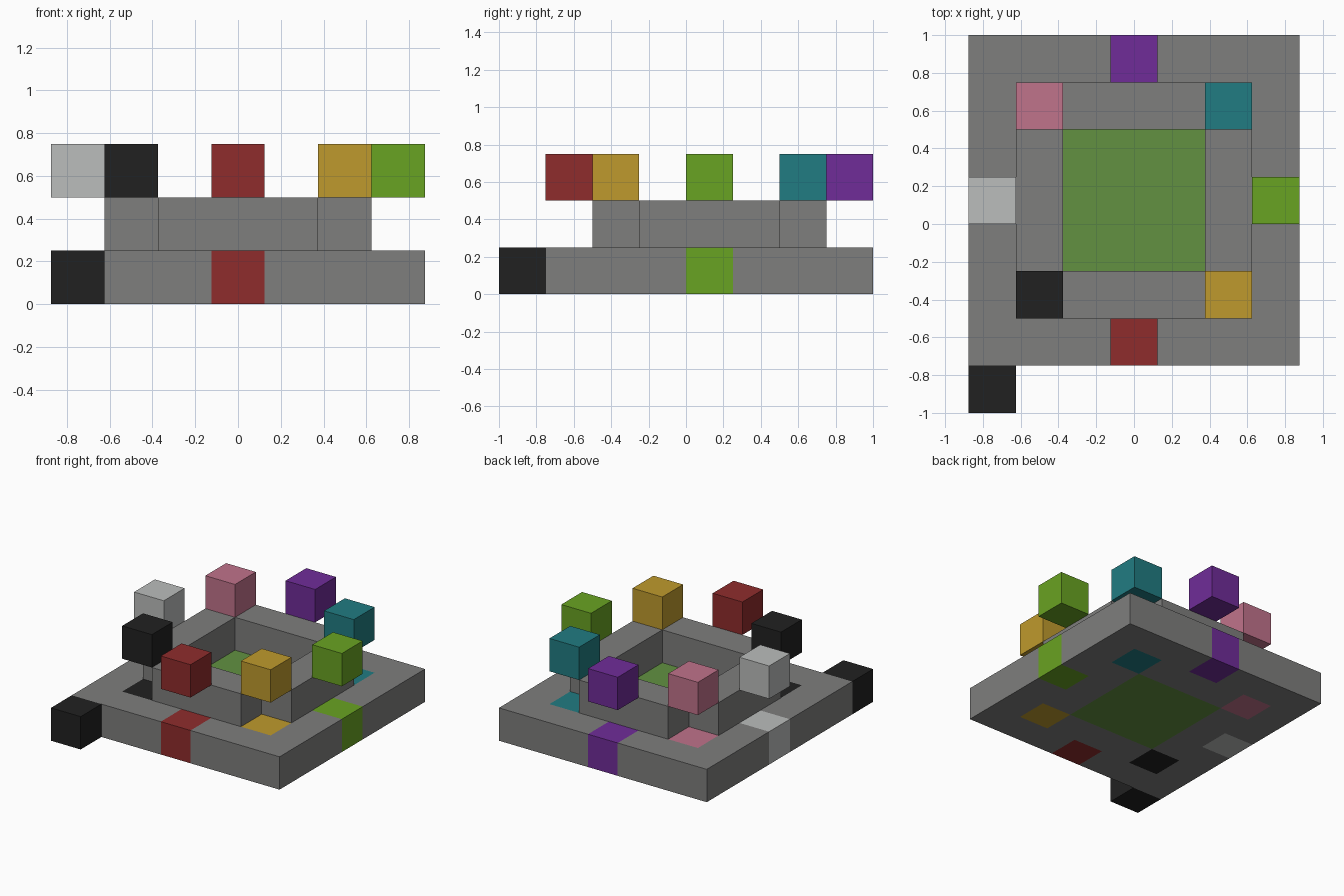
import bpy
import bmesh
from mathutils import Matrix, Vector

if "Cube" in bpy.data.objects:
    bpy.data.objects.remove(bpy.data.objects["Cube"], do_unlink=True)

U = 0.25             # one block
MID_Y = U / 2        # centre line of the slab

# Flat colours, given as sRGB hex and stored linear
PALETTE = {
    "stone_grey": "7E7E7D", "grass_green": "629141", "lime": "69A322",
    "purple": "702C99", "pink": "C0738B", "teal": "217C82",
    "light_grey": "BBBDBC", "black": "212121", "red": "8F2C2C",
    "yellow": "BF9A2D",
}


def linear(pair):
    c = int(pair, 16) / 255
    return c / 12.92 if c <= 0.04045 else ((c + 0.055) / 1.055) ** 2.4


def make_material(name, code):
    mat = bpy.data.materials.new(name)
    mat.use_nodes = True
    colour = (*[linear(code[i:i + 2]) for i in (0, 2, 4)], 1)
    mat.diffuse_color = colour
    bsdf = next(n for n in mat.node_tree.nodes if n.type == "BSDF_PRINCIPLED")
    bsdf.inputs["Base Color"].default_value = colour
    return mat


MATS = {name: make_material(name, code) for name, code in PALETTE.items()}
NAMES = list(MATS)


def box_mesh(cell, size):
    """Box of whole blocks; cell is its centre counted from the slab centre."""
    bm = bmesh.new()
    bmesh.ops.create_cube(bm, size=U)
    bmesh.ops.scale(bm, vec=size, verts=bm.verts)
    centre = Vector((cell[0] * U, MID_Y + cell[1] * U, (cell[2] + 0.5) * U))
    bmesh.ops.transform(bm, matrix=Matrix.Translation(centre), verts=bm.verts)
    return bm


def finish(bm, name, colours):
    mesh = bpy.data.meshes.new(name)
    bm.to_mesh(mesh)
    bm.free()
    for c in colours:
        mesh.materials.append(MATS[c])
    obj = bpy.data.objects.new(name, mesh)
    bpy.context.collection.objects.link(obj)


# Coloured markers by slab cell: four corners of the ring, four side centres
MARKERS = {
    (-2, -2): "black", (2, -2): "yellow", (2, 2): "teal", (-2, 2): "pink",
    (0, -3): "red", (3, 0): "lime", (0, 3): "purple", (-3, 0): "light_grey",
}

# Base slab, cut into blocks and coloured by cell
bm = box_mesh((0, 0, 0), (7, 7, 1))
for i in range(-3, 3):
    for axis in (Vector((1, 0, 0)), Vector((0, 1, 0))):
        point = axis * (i + 0.5) * U + Vector((0, MID_Y, 0))
        bmesh.ops.bisect_plane(bm, geom=bm.verts[:] + bm.edges[:] + bm.faces[:],
                               plane_co=point, plane_no=axis)
for face in bm.faces:
    p = face.calc_center_median() - face.normal * U / 2
    cell = (round(p.x / U), round((p.y - MID_Y) / U))
    if max(abs(cell[0]), abs(cell[1])) <= 1:
        colour = "grass_green"
    else:
        colour = MARKERS.get(cell, "stone_grey")
    face.material_index = NAMES.index(colour)
finish(bm, "base_slab", NAMES)

# Four ring walls with open corners
for name, x, y in (("front_wall", 0, -2), ("back_wall", 0, 2),
                   ("left_wall", 2, 0), ("right_wall", -2, 0)):
    bm = box_mesh((x, y, 1), (1, 3, 1) if x else (3, 1, 1))
    bmesh.ops.delete(bm, geom=[f for f in bm.faces if f.normal.z < -0.5],
                     context="FACES")
    finish(bm, name, ["stone_grey"])

# Raised cubes above the markers
for (x, y), colour in MARKERS.items():
    finish(box_mesh((x, y, 2), (1, 1, 1)), "raised_cube_" + colour, [colour])

# Loose cube at the front right corner
finish(box_mesh((-3, -4, 0), (1, 1, 1)), "corner_cube", ["black"])
